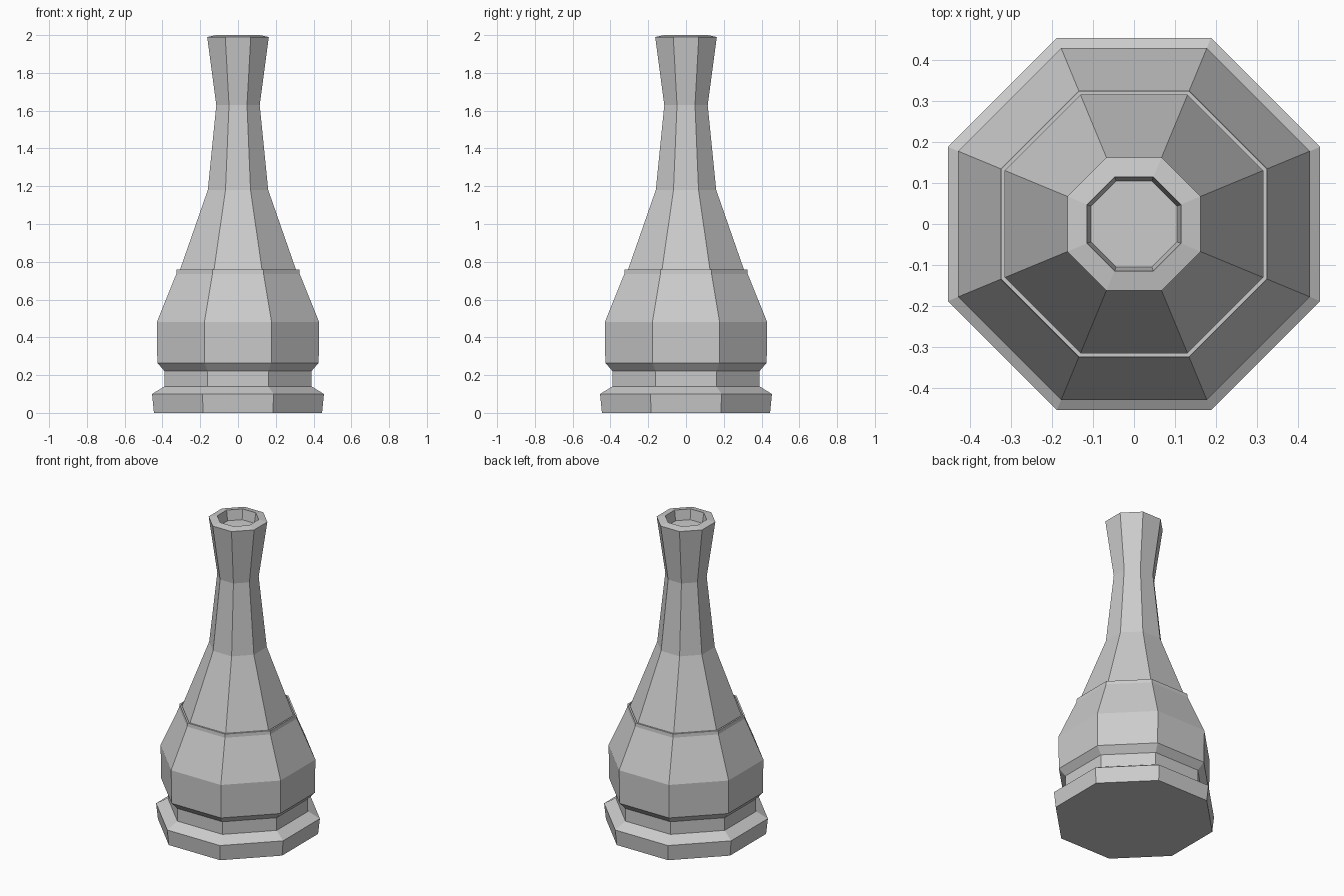
import bpy
import bmesh
from math import cos, sin, pi

cube = bpy.data.objects.get("Cube")
if cube:
    bpy.data.objects.remove(cube, do_unlink=True)

SIDES = 8

grey = bpy.data.materials.new("plain grey")
grey.use_nodes = True
GREY = (0.6, 0.6, 0.6, 1)
grey.diffuse_color = GREY
grey.node_tree.nodes["Principled BSDF"].inputs["Base Color"].default_value = GREY


def faceted_turning(name, profile):
    """Turn (flat-to-centre radius, height) points into a capped octagonal solid."""
    bm = bmesh.new()
    rings = []
    for flat_radius, z in profile:
        r = flat_radius / cos(pi / SIDES)
        angles = [(i + 0.5) * 2 * pi / SIDES for i in range(SIDES)]
        rings.append([bm.verts.new((r * cos(a), r * sin(a), z)) for a in angles])
    for low, high in zip(rings, rings[1:]):
        for i in range(SIDES):
            j = (i + 1) % SIDES
            bm.faces.new((low[i], low[j], high[j], high[i]))
    bm.faces.new(rings[0][::-1])
    bm.faces.new(rings[-1])
    bmesh.ops.recalc_face_normals(bm, faces=bm.faces)
    mesh = bpy.data.meshes.new(name)
    bm.to_mesh(mesh)
    bm.free()
    mesh.materials.append(grey)
    obj = bpy.data.objects.new(name, mesh)
    bpy.context.collection.objects.link(obj)
    return obj


# Foot, waist groove, belly, thin collar lip, neck, flared mouth with shallow cup
foot = [(0.445, 0), (0.455, 0.10), (0.39, 0.14), (0.39, 0.222)]
belly = [(0.427, 0.265), (0.43, 0.48), (0.327, 0.735)]
collar = [(0.325, 0.758), (0.315, 0.758), (0.315, 0.735)]
neck = [(0.16, 1.18), (0.115, 1.63), (0.163, 1.99)]
mouth = [(0.115, 2.0), (0.105, 1.935), (0.048, 1.935)]

faceted_turning("turned_body", foot + belly + collar + neck + mouth)
